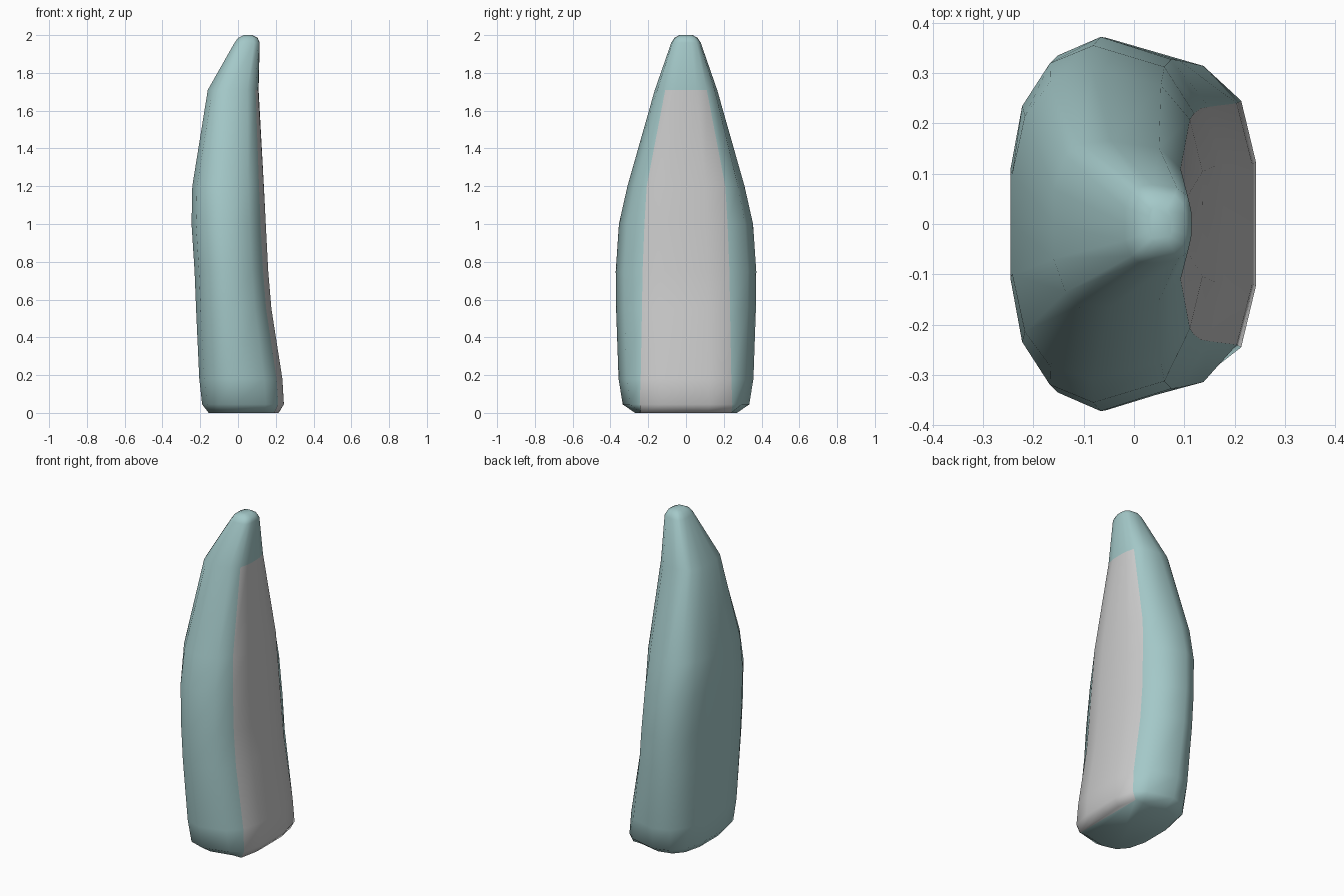
import bpy, bmesh, math

if "Cube" in bpy.data.objects:
    bpy.data.objects.remove(bpy.data.objects["Cube"])

# Levels: z, back x, panel-side x, half width in y, panel half width, boxiness
LEVELS = [
    (0.00, -0.155, 0.215, 0.27, 0.24, 0.3),
    (0.045, -0.19, 0.243, 0.335, 0.245, 0.1),
    (0.18, -0.205, 0.235, 0.357, 0.24, 0),
    (0.55, -0.222, 0.177, 0.37, 0.233, 0),
    (0.75, -0.23, 0.16, 0.372, 0.23, 0),
    (1.00, -0.246, 0.147, 0.355, 0.22, 0),
    (1.20, -0.242, 0.137, 0.31, 0.208, 0.2),
    (1.71, -0.16, 0.109, 0.165, 0.11, 1),
    (1.96, -0.018, 0.115, 0.078, 0.055, 1),
    (1.985, 0.0, 0.104, 0.062, 0.04, 1),
    (2.00, 0.03, 0.075, 0.035, 0.025, 1),
]
# Half cross-sections as (depth fraction, width fraction), panel centre to back
ROUND = [(1, 0), (1, .34), (.93, .65), (.78, .88), (.42, 1), (.2, .9), (.06, .66), (0, .3), (0, 0)]
BOXY = [(1, 0), (.99, .34), (.94, .67), (.78, .92), (.42, 1), (.2, .97), (.09, .82), (0, .42), (0, 0)]
LAST = len(ROUND) - 1

bm = bmesh.new()
rings = []
for z, back, front, half, panel, box in LEVELS:
    pts = []
    for i, (a, b) in enumerate(zip(ROUND, BOXY)):
        u = a[0] + (b[0] - a[0]) * box
        y = half * (a[1] + (b[1] - a[1]) * box)
        if i in (1, 2):
            y = panel * i / 2
        pts.append((back + (front - back) * u, y))
    pts += [(x, -y) for x, y in pts[-2:0:-1]]
    rings.append([bm.verts.new((x, y, z)) for x, y in pts])

# Skin, with the pale panel running up to z = 1.71
n = len(rings[0])
for k in range(len(rings) - 1):
    for i in range(n):
        j = (i + 1) % n
        f = bm.faces.new((rings[k][i], rings[k][j], rings[k + 1][j], rings[k + 1][i]))
        if k < 7 and (i < 2 or i >= n - 2):
            f.material_index = 1

# Top cap, and base split so the panel wraps slightly underneath
bm.faces.new(rings[-1])
base = rings[0]
lip = bm.faces.new([base[i] for i in (2, 1, 0, n - 1, n - 2)])
lip.material_index = 1
bm.faces.new([base[i] for i in range(n - 2, 1, -1)])
bmesh.ops.recalc_face_normals(bm, faces=bm.faces)

mesh = bpy.data.meshes.new("curved_body")
bm.to_mesh(mesh)
bm.free()
for name, colour in (("teal", (0.37, 0.58, 0.58, 1)), ("pale_grey", (0.8, 0.8, 0.8, 1))):
    mat = bpy.data.materials.new(name)
    mat.diffuse_color = colour
    mat.use_nodes = True
    mat.node_tree.nodes["Principled BSDF"].inputs["Base Color"].default_value = mat.diffuse_color
    mesh.materials.append(mat)

body = bpy.data.objects.new("curved_body", mesh)
bpy.context.collection.objects.link(body)
bpy.context.view_layer.objects.active = body
body.select_set(True)
bpy.ops.object.shade_smooth_by_angle(angle=math.radians(70))
